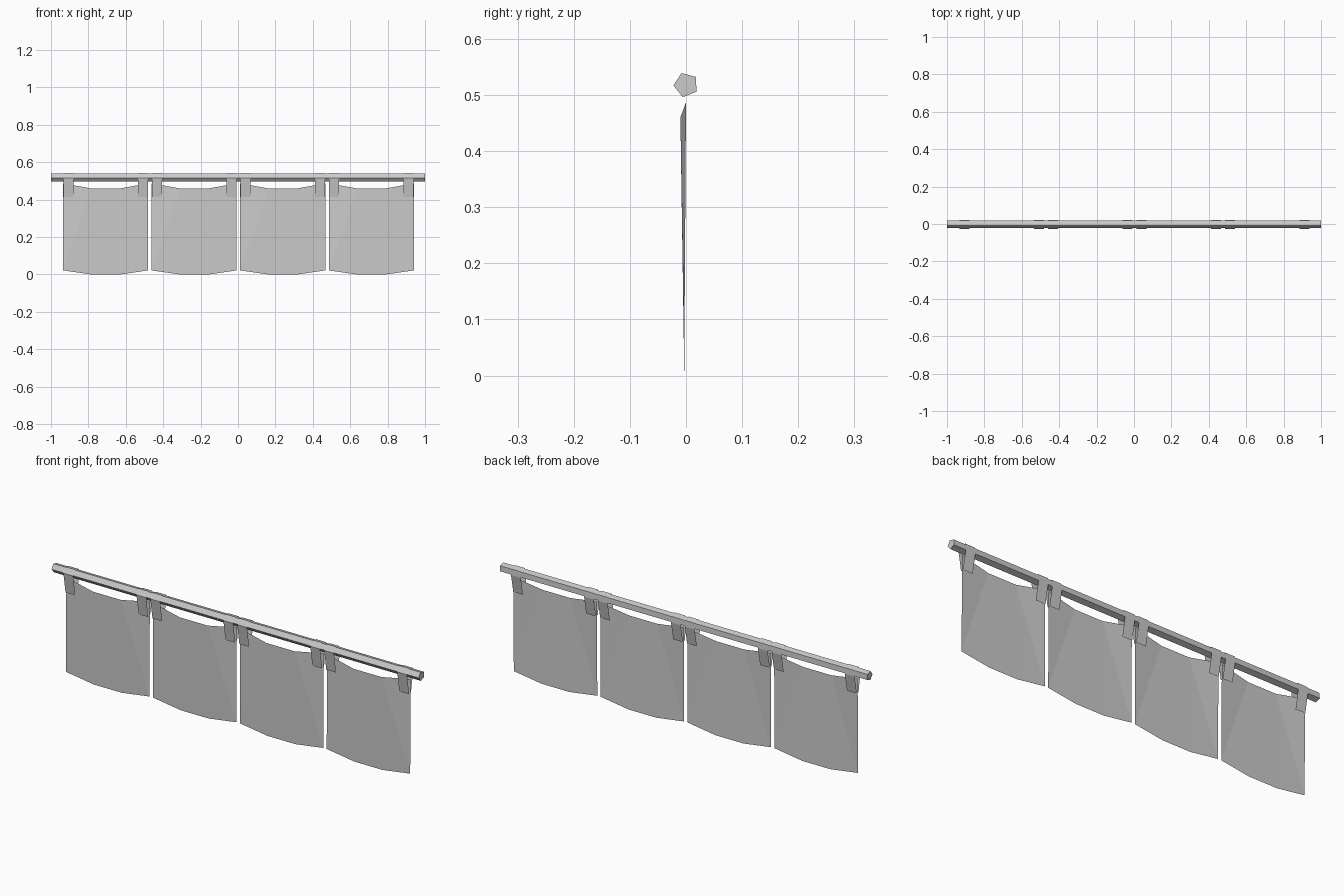
import bpy
from math import cos, sin, radians

cube = bpy.data.objects.get("Cube")
if cube:
    bpy.data.objects.remove(cube, do_unlink=True)

gray = bpy.data.materials.new("plain gray")
gray.use_nodes = True
COLOUR = (0.6, 0.6, 0.6, 1)
gray.diffuse_color = COLOUR
gray.node_tree.nodes["Principled BSDF"].inputs["Base Color"].default_value = COLOUR


def make(name, verts, faces):
    mesh = bpy.data.meshes.new(name)
    mesh.from_pydata(verts, [], faces)
    mesh.materials.append(gray)
    obj = bpy.data.objects.new(name, mesh)
    bpy.context.collection.objects.link(obj)
    return obj


def extrude_x(name, path, x0, x1, closed=False):
    """Sweep a (y, z) path along x; closed paths get end caps."""
    n = len(path)
    verts = [(x, y, z) for x in (x0, x1) for y, z in path]
    count = n if closed else n - 1
    faces = [(i, n + i, n + (i + 1) % n, (i + 1) % n) for i in range(count)]
    if closed:
        faces += [tuple(range(n)), tuple(range(2 * n - 1, n - 1, -1))]
    return make(name, verts, faces)


def ring(radius):
    """Five corners around the rod, from the front one over the top."""
    angles = [radians(183 - 72 * k) for k in range(5)]
    return [(radius * cos(a), 0.518 + radius * sin(a)) for a in angles]


# Five-sided rod
extrude_x("curtain_rod", ring(0.0225), -1, 1, closed=True)

# Strap wraps over the rod, its two ends closing on the cloth
strap_path = [(-0.009, 0.415)] + ring(0.0255)[:4] + [(0.004, 0.415)]

WIDTH, PITCH, STRAP = 0.455, 0.4735, 0.053
for p in range(4):
    left = 0.0025 + (p - 1.5) * PITCH - WIDTH / 2
    right = left + WIDTH

    # Sagging cloth panel: four columns of points, the middle ones lower
    verts = []
    for i in range(4):
        x = left + WIDTH * i / 3
        middle = i in (1, 2)
        verts.append((x, -0.003, 0 if middle else 0.022))
        verts.append((x, -0.01 if middle else 0, 0.46 if middle else 0.487))
    faces = [(0, 2, 3), (0, 3, 1), (2, 4, 5, 3), (4, 6, 5), (6, 7, 5)]
    make(f"curtain_panel_{p + 1}", verts, faces)

    # One strap near each upper corner
    for side, x in (("a", left + 0.002), ("b", right - 0.002 - STRAP)):
        extrude_x(f"strap_{p + 1}_{side}", strap_path, x, x + STRAP)
